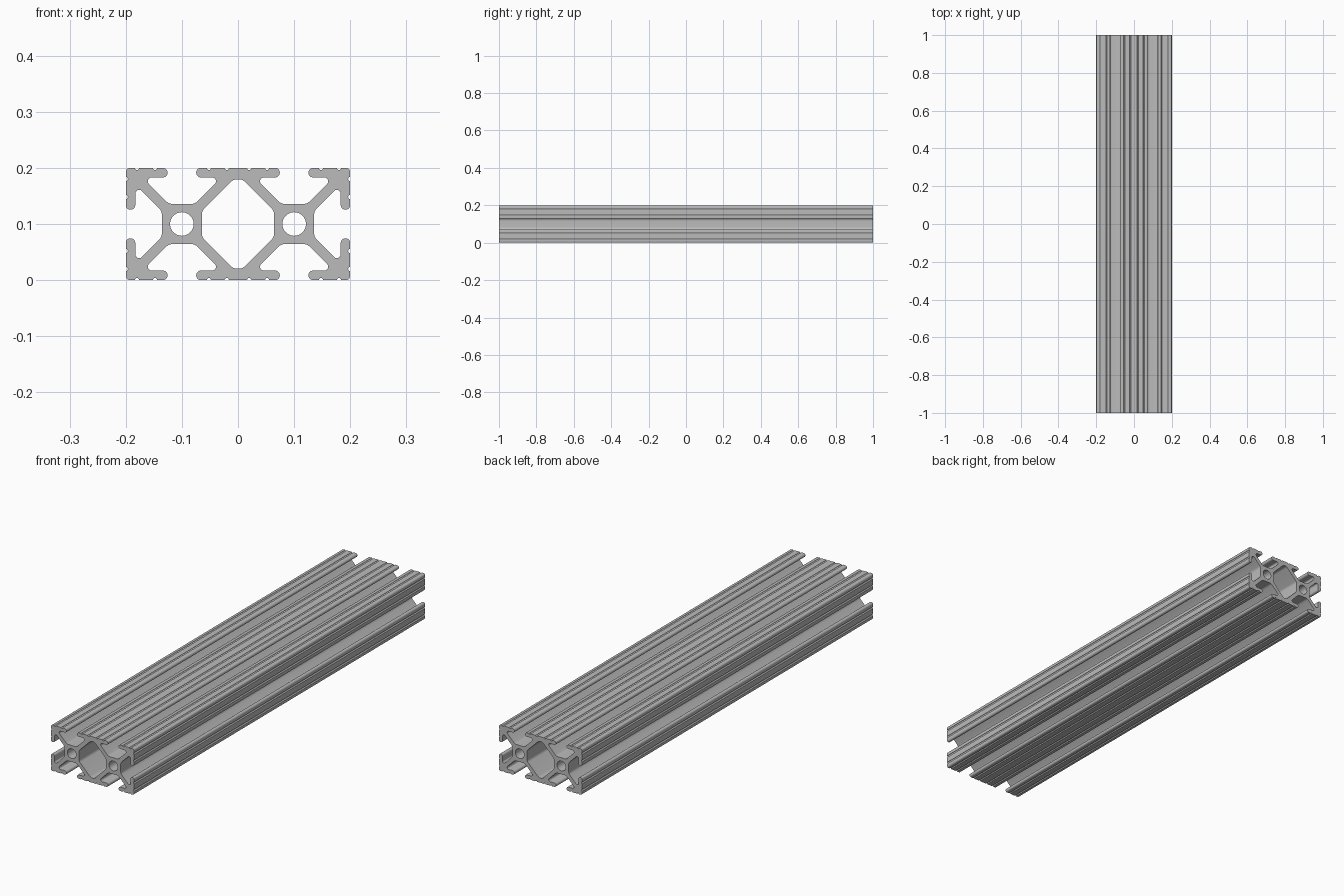
import bpy, bmesh, math
from mathutils import Vector

cube = bpy.data.objects.get("Cube")
if cube:
    bpy.data.objects.remove(cube)

LENGTH = 2.0
HALF = 0.1        # half of one square cell
LIP = 0.083       # underside of the slot lips
HUB = 0.0357      # half width of the hub around each bore
WEB = 0.0123      # offset of the web faces from the diagonal
OPEN = 0.0255     # half width of the slot opening


def rounded(points, steps=6):
    """Closed loop from (x, z, radius) corners, each filleted."""
    loop = []
    for i, (x, z, r) in enumerate(points):
        p = Vector((x, z))
        if r == 0:
            loop.append(p)
            continue
        a = (Vector(points[i - 1][:2]) - p).normalized()
        b = (Vector(points[(i + 1) % len(points)][:2]) - p).normalized()
        half = a.angle(b) / 2
        centre = p + (a + b).normalized() * (r / math.sin(half))
        start = p + a * (r / math.tan(half)) - centre
        end = p + b * (r / math.tan(half)) - centre
        sweep = start.angle(end)
        for k in range(steps + 1):
            t = k / steps
            loop.append(centre + (start * math.sin((1 - t) * sweep)
                                  + end * math.sin(t * sweep)) / math.sin(sweep))
    return loop


def notch(u, r=0.0038, steps=6):
    """Half-round groove in the outer face."""
    return [(u - r * math.cos(math.pi * k / steps),
             HALF - r * math.sin(math.pi * k / steps), 0) for k in range(steps + 1)]


def mirror(points, sx, sz):
    return [(x * sx, z * sz, r) for x, z, r in reversed(points)]


def four_way(quarter):
    right = quarter + mirror(quarter, 1, -1)
    return right + mirror(right, -1, 1)


# One eighth of a cell: slot floor, pocket, lip, two grooves
eighth = [(HUB - WEB, HUB, 0.018), (LIP - WEB, LIP, 0.007),
          (OPEN, LIP, 0.0083), (OPEN, HALF, 0.0083)]
eighth += notch(0.048) + notch(0.08)

# Quarter outline: inner half slot, outer half slot, corner, side half slot
cell = mirror(eighth, -1, 1) + eighth + [(HALF, HALF, 0.008)]
cell += [(z, x, r) for x, z, r in reversed(eighth)]
outline = four_way([(x + HALF, z, r) for x, z, r in cell])

# Central cavity and the two round bores
cavity = four_way([(HALF - LIP + 0.0035 - WEB, 0.0795, 0.014),
                   (HALF - HUB, HUB - WEB, 0.016)])
loops = [rounded(outline), rounded(cavity)]
for side in (-1, 1):
    loops.append([Vector((side * HALF + 0.021 * math.cos(a), 0.021 * math.sin(a)))
                  for a in (math.tau * k / 40 for k in range(40))])

# Fill the section and extrude it along the length
bm = bmesh.new()
edges = []
for loop in loops:
    verts = [bm.verts.new((p.x, -LENGTH / 2, p.y + HALF)) for p in loop]
    edges += [bm.edges.new((verts[i - 1], verts[i])) for i in range(len(verts))]
bmesh.ops.triangle_fill(bm, edges=edges, use_beauty=True, normal=(0, -1, 0))
result = bmesh.ops.extrude_face_region(bm, geom=bm.faces[:], use_keep_orig=True)
moved = [g for g in result["geom"] if isinstance(g, bmesh.types.BMVert)]
bmesh.ops.translate(bm, verts=moved, vec=(0, LENGTH, 0))
bmesh.ops.recalc_face_normals(bm, faces=bm.faces[:])
mesh = bpy.data.meshes.new("slotted_rail")
bm.to_mesh(mesh)
bm.free()

# Plain aluminium grey
grey = bpy.data.materials.new("aluminium_grey")
grey.use_nodes = True
colour = (0.5, 0.5, 0.5, 1)
grey.diffuse_color = colour
grey.node_tree.nodes["Principled BSDF"].inputs["Base Color"].default_value = colour
mesh.materials.append(grey)

rail = bpy.data.objects.new("slotted_rail", mesh)
bpy.context.collection.objects.link(rail)
bpy.ops.object.select_all(action="DESELECT")
rail.select_set(True)
bpy.context.view_layer.objects.active = rail
bpy.ops.object.shade_smooth_by_angle(angle=math.radians(35))
